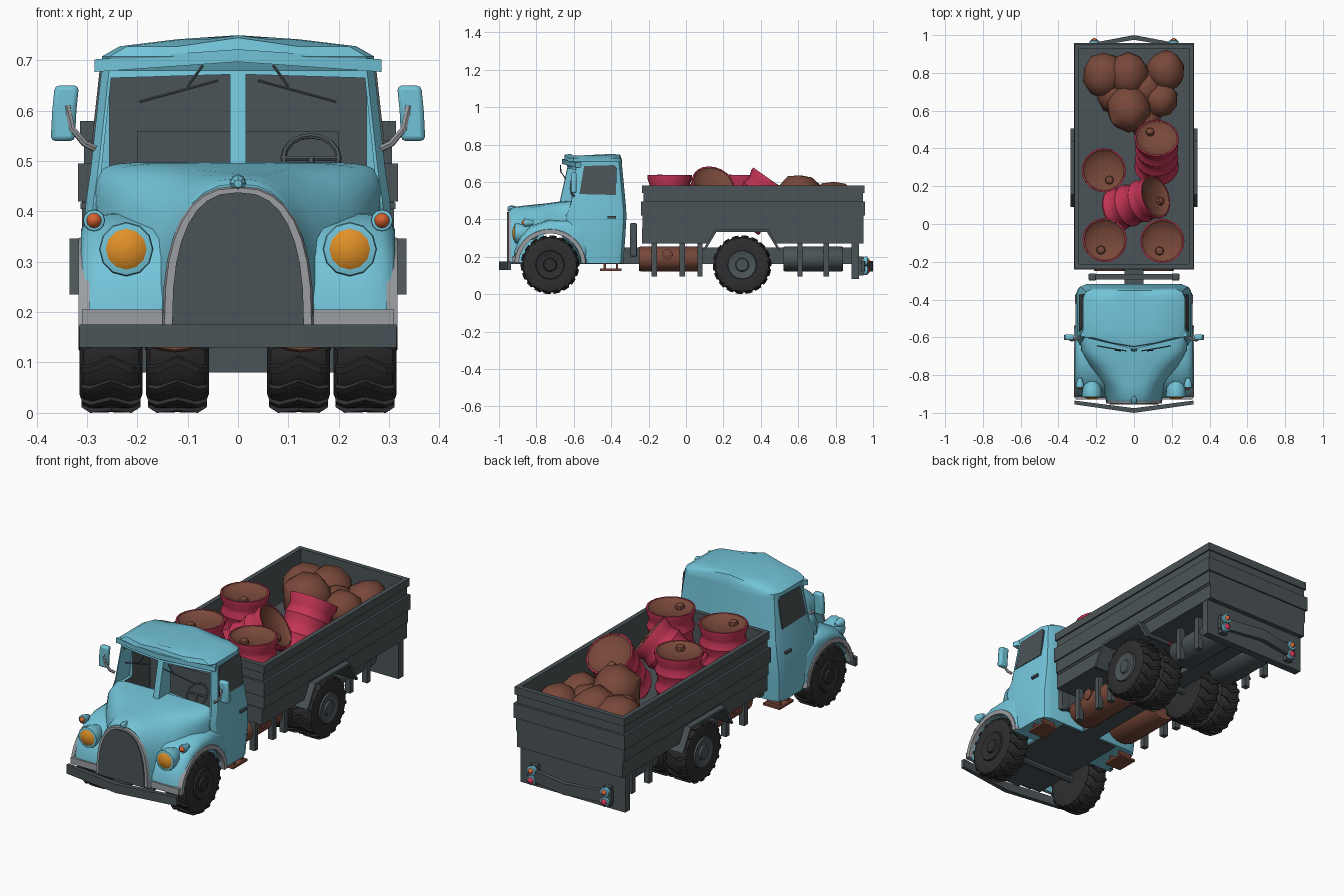
import bpy, bmesh, math, random
from mathutils import Vector as V

if "Cube" in bpy.data.objects:
    bpy.data.objects.remove(bpy.data.objects["Cube"])

def mat(name, c):
    m = bpy.data.materials.new(name)
    m.diffuse_color = (*c, 1)
    m.use_nodes = True
    m.node_tree.nodes["Principled BSDF"].inputs["Base Color"].default_value = m.diffuse_color
    return m

BLUE = mat("sky_blue", (.17, .55, .69))
DARK = mat("dark_grey", (.07, .088, .095))
BLACK = mat("tyre_black", (.028, .028, .03))
BROWN = mat("rust_brown", (.19, .065, .042))
RED = mat("barrel_red", (.55, .035, .09))
GREY = mat("light_grey", (.33, .34, .36))
ORANGE = mat("lamp_orange", (.75, .28, .02))
SIGNAL = mat("signal_orange", (.66, .12, .03))

# ---- helpers ----
def skin(bm, rings):
    rs = [[bm.verts.new(p) for p in r] for r in rings]
    n = len(rs[0])
    for a, b in zip(rs, rs[1:]):
        for i in range(n):
            bm.faces.new((a[i], a[(i + 1) % n], b[(i + 1) % n], b[i]))
    bm.faces.new(rs[0])
    bm.faces.new(rs[-1])

def finish(name, bm, m, mirror=False, bevel=0, angle=35):
    bmesh.ops.recalc_face_normals(bm, faces=bm.faces)
    me = bpy.data.meshes.new(name)
    bm.to_mesh(me)
    bm.free()
    ob = bpy.data.objects.new(name, me)
    bpy.context.collection.objects.link(ob)
    me.materials.append(m)
    bpy.ops.object.select_all(action='DESELECT')
    ob.select_set(True)
    bpy.context.view_layer.objects.active = ob
    if angle:
        bpy.ops.object.shade_smooth_by_angle(angle=math.radians(angle))
    if bevel:
        b = ob.modifiers.new("bevel", 'BEVEL')
        b.width, b.segments = bevel, 2
    if mirror:
        ob.modifiers.new("mirror", 'MIRROR').use_mirror_merge = False
    return ob

def loft(name, rings, m, **k):
    bm = bmesh.new()
    skin(bm, rings)
    return finish(name, bm, m, **k)

def box(name, x0, x1, y0, y1, z0, z1, m, **k):
    return loft(name, [[(x0, y0, z), (x1, y0, z), (x1, y1, z), (x0, y1, z)] for z in (z0, z1)], m, **k)

def side_prism(name, pts, x0, x1, m, **k):
    return loft(name, [[(x, y, z) for y, z in pts] for x in (x0, x1)], m, **k)

def lathe(name, prof, origin, d, m, seg=16, **k):
    q = V(d).to_track_quat('Z', 'Y')
    rings = [[V(origin) + q @ V((r * math.cos(t * math.tau / seg), r * math.sin(t * math.tau / seg), h))
              for t in range(seg)] for r, h in prof]
    return loft(name, rings, m, **k)

def tube(name, pts, r, m, **k):
    pts = [V(p) for p in pts]
    rings = []
    for i, p in enumerate(pts):
        q = (pts[min(i + 1, len(pts) - 1)] - pts[max(i - 1, 0)]).to_track_quat('Z', 'Y')
        rings.append([p + q @ V((r * math.cos(t * math.tau / 6), r * math.sin(t * math.tau / 6), 0)) for t in range(6)])
    return loft(name, rings, m, **k)

# ---- cab: stacked plan outlines with a V front ----
def plan(z, x, yc, ys, yb, zc=None):
    h = [(0, yc, zc or z), (x * .5, yc + (ys - yc) * .42, z), (x - .015, ys, z), (x, ys + .025, z),
         (x, yb - .05, z), (x - .015, yb - .015, z), (x - .05, yb, z), (0, yb, zc or z)]
    return h + [(-a, b, c) for a, b, c in h[-2:0:-1]]

cab = loft("cab", [plan(.165, .302, -.56, -.54, -.335), plan(.30, .31, -.66, -.62, -.325),
                   plan(.42, .302, -.69, -.64, -.318), plan(.48, .293, -.678, -.615, -.322),
                   plan(.69, .270, -.632, -.585, -.342)], BLUE, angle=0)
cutters = [box("cavity_cutter", -.255, .255, -.575, -.36, .35, .68, DARK, angle=0)]
for s in (1, -1):
    w = [(.016, .492), (.272, .475), (.252, .665), (.016, .672)]
    cutters.append(loft("windscreen_cutter", [[(s * x, y, z) for x, z in w] for y in (-.8, -.5)], DARK, angle=0))
for c in cutters:
    b = cab.modifiers.new("cut", 'BOOLEAN')
    b.operation, b.object, b.solver = 'DIFFERENCE', c, 'EXACT'
    c.hide_render = True
bpy.context.view_layer.update()
me = bpy.data.meshes.new_from_object(cab.evaluated_get(bpy.context.evaluated_depsgraph_get()))
cab.modifiers.clear()
cab.data = me
for c in cutters:
    bpy.data.objects.remove(c)
me.materials.clear()
me.materials.append(BLUE)
me.materials.append(DARK)
for p in me.polygons:      # interior is dark
    c = p.center
    p.material_index = int(abs(c.x) < .256 and -.576 < c.y < -.359 and .349 < c.z < .681)
bpy.context.view_layer.objects.active = cab
cab.select_set(True)
bpy.ops.object.shade_smooth_by_angle(angle=math.radians(30))

loft("cab_roof", [plan(.68, .271, -.634, -.588, -.341), plan(.708, .270, -.652, -.602, -.343, .718),
                  plan(.728, .235, -.648, -.60, -.352, .745), plan(.742, .12, -.62, -.58, -.39, .75)], BLUE)
v = [(-.285, -.592), (0, -.664), (.285, -.592), (.27, -.56), (0, -.6), (-.27, -.56)]
loft("windscreen_visor", [[(x, y, z + .02 - abs(x) * .07) for x, y in v] for z in (.677, .702)], BLUE)
win = [(-.57, .535), (-.375, .53), (-.37, .675), (-.385, .69), (-.545, .685)]
loft("side_window", [[(.293 - (z - .48) * .11 + o, y, z) for y, z in win] for o in (-.004, .004)], DARK, mirror=True)
box("door_handle", .295, .313, -.42, -.375, .405, .418, DARK, mirror=True)
box("seat", -.20, .20, -.43, -.37, .36, .56, DARK)
bpy.ops.mesh.primitive_torus_add(location=(.145, -.54, .505), rotation=(math.radians(55), 0, 0), major_radius=.055,
                                 minor_radius=.006, major_segments=16, minor_segments=6)
bpy.context.object.name = "steering_wheel"
bpy.context.object.data.materials.append(DARK)
tube("steering_column", [(.145, -.54, .505), (.145, -.575, .42)], .008, DARK)
tube("steering_spoke", [(.092, -.54, .505), (.198, -.54, .505)], .006, DARK)
tube("wiper_arm", [(.07, -.672, .69), (.1, -.668, .648)], .003, DARK, mirror=True)
tube("wiper_blade", [(.04, -.672, .66), (.195, -.645, .618)], .003, DARK, mirror=True)

# ---- bonnet, grille, wings ----
def arch(y, w, zt, zb, p, n=16):
    out = []
    for i in range(n + 1):
        c, s = math.cos(math.pi * i / n), abs(math.sin(math.pi * i / n))
        out.append((math.copysign(w * abs(c) ** p, c), y, zb + (zt - zb) * (s if s > 1e-6 else 0) ** p))
    return out

loft("bonnet", [arch(-.94, .145, .455, .17, .8), arch(-.925, .15, .466, .17, .8), arch(-.85, .172, .475, .17, .72),
                arch(-.75, .235, .485, .33, .55), arch(-.67, .28, .496, .33, .32), arch(-.60, .288, .498, .33, .22)],
     BLUE, angle=45)
loft("grille_surround", [arch(-.95, .146, .447, .175, .8), arch(-.935, .150, .452, .175, .8)], GREY)
loft("grille", [arch(-.956, .131, .438, .175, .8), arch(-.94, .131, .438, .175, .8)], DARK)
lathe("bonnet_ornament", [(.008, 0), (.016, .012), (.016, .03), (.008, .05)], (0, -.955, .455), (0, 1, .1), BLUE, seg=8)

CY, CZ = -.727, .157
top = [(-.922, .175), (-.918, .23), (-.885, .31), (-.83, .365), (-.74, .395), (-.62, .40), (-.53, .36), (-.515, .25), (-.525, .165)]
well = [(CY + .172 * math.cos(a), CZ + .172 * math.sin(a)) for a in [math.pi * (i + .15) / 12.3 for i in range(13)]]
rings = []
for x, s in ((.12, 1), (.25, 1), (.285, .97), (.304, .92), (.312, .85)):
    r = []
    for y, z in top:
        d = V((y - CY, z - CZ))
        d *= max(d.length * s, .187) / d.length
        r.append((x, CY + d.x, CZ + d.y))
    rings.append(r + [(x, y, z) for y, z in well])
loft("front_wing", rings, BLUE, mirror=True, angle=40)
lip = []
for i in range(15):
    a = math.radians(4 + 172 * i / 14)
    lip.append([(x, CY + r * math.cos(a), CZ + r * math.sin(a)) for x, r in ((.295, .168), (.317, .168), (.317, .19), (.295, .196))])
loft("wheel_arch_lip", lip, GREY, mirror=True)
box("wing_front_band", .15, .31, -.928, -.912, .172, .205, GREY, mirror=True)

# ---- lamps and mirrors ----
def lamp(name, x, y, z, r, depth, d, lens, k):
    lathe(name + "_body", [(r * .45, depth), (r * .9, depth * .4), (r, .008), (r * .96, 0), (r * k, -.002)], (x, y, z), (0, -d, 0),
          BLUE, seg=12, mirror=True)
    lathe(name + "_lens", [(r * k, 0), (r * k * .75, .008), (r * k * .3, .013), (.001, .014)], (x, y, z), (0, d, 0), lens, seg=12, mirror=True)

lamp("headlamp", .222, -.915, .325, .054, .12, -1, ORANGE, .8)
lamp("front_signal", .286, -.865, .382, .022, .05, -1, SIGNAL, .72)
lamp("rear_signal", .21, .97, .177, .025, .045, 1, SIGNAL, .6)
lamp("tail_lamp", .21, .97, .127, .025, .045, 1, RED, .75)
tube("mirror_arm", [(.285, -.60, .525), (.305, -.61, .535), (.33, -.615, .565), (.338, -.612, .61)], .007, GREY, mirror=True)
loft("mirror", [[(.345 + lean + sx * .024, y, z) for sx, y in ((-1, -.615), (1, -.615), (1, -.585), (-1, -.585))]
                for z, lean in ((.54, .003), (.60, 0), (.65, -.005))], BLUE, mirror=True, bevel=.009)

# ---- bumpers and chassis ----
v = [(-.315, -.955), (0, -1), (.315, -.955), (.315, -.935), (0, -.975), (-.315, -.935)]
loft("front_bumper", [[(x, y, z) for x, y in v] for z in (.13, .175)], DARK)
v = [(-.24, .955), (0, 1), (.24, .955), (.24, .935), (0, .975), (-.24, .935)]
loft("rear_bumper", [[(x, y, z) for x, y in v] for z in (.12, .178)], DARK)
box("rear_panel", -.3, .3, .885, .925, .08, .27, DARK)
box("rear_bumper_bracket", .19, .23, .92, .95, .1, .2, DARK, mirror=True)
box("chassis_beam", -.05, .05, -.95, .89, .16, .25, DARK)
box("cab_underside", -.17, .17, -.93, -.345, .16, .172, DARK)
box("cab_back_rack", -.24, .24, -.295, -.265, .21, .30, DARK)
box("rack_post", .2, .24, -.30, -.262, .2, .38, DARK, mirror=True, bevel=.008)
box("cab_step", .2, .295, -.46, -.345, .125, .137, BROWN, mirror=True)
for y in (-.44, -.375):
    box("step_post", .21, .285, y, y + .012, .13, .17, BROWN, mirror=True)

# ---- wheels ----
def wheel(name, x, y, hub, hr):
    o, c = (x, y, .157), (1, 0, 0)
    lathe(name + "_tyre", [(.07, .01), (.12, 0), (.142, .008), (.15, .028), (.15, .097), (.142, .117), (.12, .125), (.07, .115)],
          o, c, BLACK, seg=28, mirror=True)
    lathe(name + "_hub", [(hr, .11), (hr * .94, .125), (hr * .66, .118), (hr * .46, .118), (hr * .4, .127), (.001, .127)],
          o, c, hub, seg=16, mirror=True)
    bm = bmesh.new()
    for i in range(18):
        for end in (.004, .121):
            rr = []
            for h, off, r1 in ((.0625, 0, .157), (.0625 + (end - .0625) * .7, .13, .157), (end, .18, .146)):
                a = i * math.tau / 18 + off
                rr.append([(x + h, y + r * math.cos(a + e), .157 + r * math.sin(a + e))
                           for e, r in ((-.06, .135), (.06, .135), (.05, r1), (-.05, r1))])
            skin(bm, rr)
    finish(name + "_treads", bm, BLACK, mirror=True, angle=0)

wheel("front_wheel", .19, CY, BLACK, .08)
wheel("rear_outer_wheel", .19, .30, DARK, .08)
wheel("rear_inner_wheel", .058, .30, BLACK, .08)
for y in (CY, .30):
    lathe("axle", [(.02, -.2), (.02, .2)], (0, y, .157), (1, 0, 0), DARK, seg=10)

# ---- tanks under the bed ----
def oval(y, k):
    return [(.125 + .09 * k * math.cos(t * math.tau / 20), y, .188 + .068 * k * math.sin(t * math.tau / 20)) for t in range(20)]

for name, y0, y1, m, straps in (("fuel_tank", -.25, .07, BROWN, (-.17, -.02, .075)), ("air_tank", .52, .84, DARK, (.61, .75))):
    loft(name, [oval(y0, .93), oval(y0 + .012, 1), oval(y1 - .012, 1), oval(y1, .93)], m, mirror=True)
    for y in straps:
        box("strap_bracket", .195, .225, y - .014, y + .014, .095, .27, DARK, mirror=True)
lathe("filler_cap", [(.03, 0), (.03, .02), (.02, .025)], (.2, -.1, .21), (1, 0, 0), BROWN, seg=10, mirror=True)

# ---- cargo bed ----
box("bed_floor", -.305, .305, -.23, .95, .345, .365, DARK)
for z0, z1, o in ((.355, .42, .004), (.42, .495, .012), (.495, .54, 0), (.54, .58, .008)):
    a, y0, y1 = .306 + o, -.228 - o, .946 + o
    box("bed_side_board", .29, a, y0, y1, z0, z1, DARK, mirror=True)
    box("bed_front_board", -.295, .295, y0, -.212, z0, z1, DARK)
    box("bed_tail_board", -.295, .295, .93, y1, z0, z1, DARK)
side_prism("front_skirt", [(-.235, .27), (.115, .27), (.163, .355), (-.235, .355)], -.302, .302, DARK)
side_prism("rear_skirt", [(.48, .27), (.95, .27), (.95, .355), (.432, .355)], -.302, .302, DARK)
guard = [(.09, .235), (.155, .346), (.44, .346), (.505, .235)]
inner = [(.104, .235), (.163, .333), (.432, .333), (.491, .235)]
side_prism("rear_mudguard", guard + inner[::-1], .19, .335, DARK, mirror=True)

# ---- cargo: barrels and sacks ----
def barrel(centre, d, bung):          # centre of the lid, axis direction, bung offset on the lid
    d = V(d).normalized()
    o = V(centre) - d * .28
    lathe("barrel", [(.112, 0), (.117, .012), (.105, .045), (.104, .06), (.115, .093), (.104, .125), (.104, .15), (.115, .185),
                     (.105, .215), (.106, .23), (.117, .262), (.117, .28), (.111, .28), (.095, .235)], o, d, RED, seg=20)
    lathe("barrel_lid", [(.09, .236), (.112, .279), (.108, .279), (.1, .27), (.05, .257), (.001, .253)], o, d, BROWN, seg=20)
    lathe("barrel_bung", [(.02, .245), (.024, .262), (.02, .275), (.01, .281)], o + d.to_track_quat('Z', 'Y') @ V((*bung, 0)),
          d, BROWN, seg=8)

for x, y, bx in ((-.155, -.085, .02), (.15, -.09, .015), (-.16, .285, -.03)):
    barrel((x, y, .638), (0, 0, 1), (bx, .053))
barrel((.12, .455, .61), (0, .575, .82), (.035, -.05))
barrel((.115, .145, .59), (.75, .25, .6), (-.03, -.045))

random.seed(4)
for x, y, z, r in ((-.16, .79, .475, .115), (-.03, .79, .49, .115), (.17, .81, .475, .105), (.14, .66, .49, .09),
                   (-.03, .61, .525, .12), (.06, .55, .46, .09), (-.1, .69, .46, .10), (.06, .72, .46, .10)):
    bm = bmesh.new()
    bmesh.ops.create_icosphere(bm, subdivisions=2, radius=r)
    for p in bm.verts:
        p.co = V((x, y, z)) + V((p.co.x, p.co.y * 1.08, p.co.z)) * random.uniform(.92, 1.05)
    finish("sack", bm, BROWN, angle=40)
